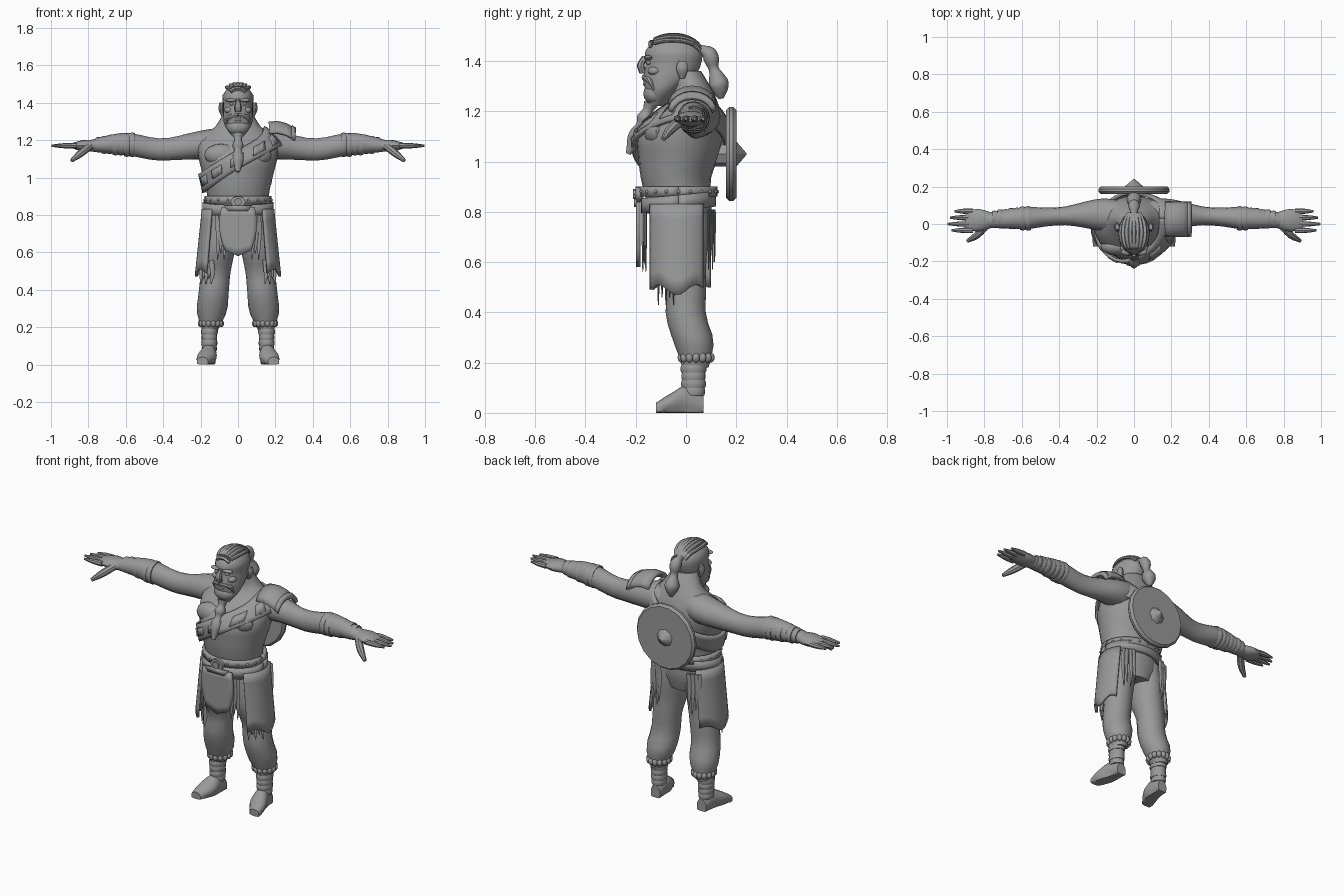
import bpy, bmesh, math, random
from mathutils import Vector, Matrix

random.seed(4)
if "Cube" in bpy.data.objects:
    bpy.data.objects.remove(bpy.data.objects["Cube"], do_unlink=True)
grey = bpy.data.materials.new("plain_grey")
grey.use_nodes = True
grey.diffuse_color = (.32, .32, .32, 1)
grey.node_tree.nodes["Principled BSDF"].inputs["Base Color"].default_value = grey.diffuse_color
parts = []
X, Y, Z = Vector((1, 0, 0)), Vector((0, 1, 0)), Vector((0, 0, 1))
PLANES = {"x": (Y, Z), "y": (X, Z), "z": (X, Y)}
SOFT = (.94, 1, 1, .94)

def finish(name, bm, mirror=False, thick=0):
    bmesh.ops.recalc_face_normals(bm, faces=bm.faces)
    mesh = bpy.data.meshes.new(name)
    bm.to_mesh(mesh)
    bm.free()
    mesh.materials.append(grey)
    ob = bpy.data.objects.new(name, mesh)
    bpy.context.collection.objects.link(ob)
    if thick:
        mod = ob.modifiers.new("thickness", "SOLIDIFY")
        mod.thickness, mod.offset = thick, 0
    if mirror:
        ob.modifiers.new("mirror", "MIRROR")
    parts.append(ob)
    return ob

def key(values, t):
    """Smooth curve through evenly spaced values; a single number stays constant."""
    if isinstance(values, (int, float)):
        return values
    v = [2 * values[0] - values[1], *values, 2 * values[-1] - values[-2]]
    i = min(int(t * (len(values) - 1)), len(values) - 2)
    f = t * (len(values) - 1) - i
    p, q, r, s = v[i:i + 4]
    return q + f / 2 * (r - p + f * (2 * p - 5 * q + 4 * r - s + f * (3 * (q - r) + s - p)))

def add_loft(bm, x=0, y=0, z=0, a=1, b=None, axis=None, n=16, steps=14):
    """Skin ellipses of radii a and b along a centre line; without an axis they follow it."""
    b = a if b is None else b
    ts = [i / steps for i in range(steps + 1)]
    angles = [math.tau * k / n for k in range(n)]
    centres = [Vector((key(x, t), key(y, t), key(z, t))) for t in ts]
    loops = []
    for i, t in enumerate(ts):
        if axis:
            side, up = PLANES[axis]
        else:
            along = (centres[min(i + 1, steps)] - centres[max(i - 1, 0)]).normalized()
            side = along.cross(Y if abs(along.y) < .8 else Z).normalized()
            up = along.cross(side)
        loops.append([bm.verts.new(centres[i] + side * key(a, t) * math.cos(w) + up * key(b, t) * math.sin(w))
                      for w in angles])
    for low, high in zip(loops, loops[1:]):
        for k in range(n):
            bm.faces.new((low[k], low[k - 1], high[k - 1], high[k]))
    bm.faces.new(loops[0])
    bm.faces.new(loops[-1])

def loft(name, mirror=False, **shape):
    bm = bmesh.new()
    add_loft(bm, **shape)
    return finish(name, bm, mirror)

def balls(name, centres, size, mirror=False):
    bm = bmesh.new()
    for centre in centres:
        place = Matrix.Translation(centre) @ Matrix.Diagonal((*size, 1))
        bmesh.ops.create_uvsphere(bm, u_segments=12, v_segments=8, radius=1, matrix=place)
    finish(name, bm, mirror)

def sheet(name, point, columns, rows, thick):
    bm = bmesh.new()
    grid = [[bm.verts.new(point(u / columns, v / rows)) for v in range(rows + 1)] for u in range(columns + 1)]
    for left, right in zip(grid, grid[1:]):
        for v in range(rows):
            bm.faces.new((left[v], right[v], right[v + 1], left[v + 1]))
    finish(name, bm, thick=thick)

def circle(count, x, y, z, a, b):
    angles = [math.tau * k / count for k in range(count)]
    return [(x + a * math.cos(w), y + b * math.sin(w), z) for w in angles]

# Torso with neck
torso = dict(y=(-.02, -.02, -.03, -.04, -.03, -.02, .01, .03, 0),
             a=(.11, .17, .16, .17, .19, .21, .21, .12, .07),
             b=(.1, .12, .13, .14, .16, .17, .13, .08, .06))
loft("torso", z=(.68, 1.36), axis="z", n=24, steps=24, **torso)
balls("chest_muscles", [(.09, -.12, 1.12)], (.09, .05, .06), mirror=True)

# Arms with forearm wraps
loft("arms", mirror=True, axis="x", x=(.05, .79), y=(.04, .05, .04, .03, .02), z=(1.19, 1.17, 1.15, 1.18, 1.17),
     a=(.08, .09, .07, .05, .05, .06, .05, .04), b=(.08, .08, .07, .06, .06, .06, .05, .03))
bm = bmesh.new()
for i in range(7):
    x, r = .55 + i * .03, .065 - .004 * i + .003 * (i % 2)
    add_loft(bm, x=(x, x + .03), y=.03, z=1.175, a=[r * k for k in SOFT], axis="x", steps=3)
finish("forearm_wraps", bm, mirror=True)

# Hands
loft("palms", mirror=True, axis="x", x=(.76, .9), y=.02, z=1.17, a=(.04, .06, .05), b=(.03, .03, .01), steps=6)
for i, name in enumerate(("index", "middle", "ring", "little")):
    reach = .02 * abs(i - 1.2) ** 1.2
    loft(name + "_fingers", mirror=True, axis="x", x=(.86, 1 - reach), y=.034 * (i - 1), z=1.17,
         a=(.015, .014, .006), n=8, steps=4)
loft("thumbs", mirror=True, x=(.79, .89), y=(-.01, -.06, -.09), z=(1.17, 1.09), a=(.02, .02, .01), n=8, steps=6)

# Trouser legs, gathered cuffs and ankle wraps
loft("trouser_legs", mirror=True, axis="z", x=(.08, .11, .13, .15), y=(-.02, -.02, -.02, 0, 0, .03, .04),
     z=(.8, .18), a=(.08, .09, .09, .08, .08, .08, .04), b=(.11, .11, .1, .08, .08, .08, .05))
balls("trouser_cuffs", circle(14, .145, .04, .22, .055, .06), (.015, .015, .02), mirror=True)
bm = bmesh.new()
for i in range(5):
    z, r = .07 + i * .03, .04 + .001 * i + .002 * (i % 2)
    add_loft(bm, x=.153, y=.03, z=(z, z + .03), a=[r * k for k in SOFT], b=[r * k * 1.15 for k in SOFT],
             axis="z", steps=3)
finish("ankle_wraps", bm, mirror=True)

# Shoes with flattened soles
shoes = loft("shoes", mirror=True, axis="y", x=(.15, .16, .19), y=(.07, -.12), z=(.03, .05, .04, .02),
             a=(.03, .04, .05, .03), b=(.04, .06, .04, .02))
for v in shoes.data.vertices:
    v.co.z = v.co.z if v.co.z > .02 else max(v.co.z, 0) * .3

# Belts, studs and buckle
def belt(name, z, height, a, b, tilt):
    def point(u, v):
        y = b * math.sin(math.tau * u) - .03
        return a * math.cos(math.tau * u), y, z + height * (v - .5) + tilt * y
    sheet(name, point, 28, 1, .02)

belt("wide_belt", .84, .06, .18, .14, .1)
belt("studded_belt", .88, .04, .17, .145, 0)
balls("belt_studs", circle(20, 0, -.03, .88, .18, .155), (.007, .007, .007))
loft("buckle", axis="y", y=(-.2, -.17), z=.87, a=.04, b=.03, n=12, steps=1)
loft("buckle_centre", axis="y", y=(-.21, -.19), z=.87, a=.02, n=8, steps=1)

# Front flap, tapering to a point
def flap(u, v):
    s = 2 * u - 1
    return s * (.09 + .02 * math.sin(math.pi * v) - .02 * v), -.19, .84 - v * (.26 - .03 * abs(s))

sheet("front_flap", flap, 8, 6, .018)
sheet("front_flap_fold", lambda u, v: (.075 * (2 * u - 1) * (1 - .3 * v), -.2, .85 - .03 * v), 2, 1, .012)

# Side flaps of the skirt
def side_flap(name, side, start, end):
    def point(u, v):
        w = math.radians(start + (end - start) * u)
        hem = .49 + .02 * math.sin(u * 9)
        return side * .187 * (1 + .2 * v) * math.cos(w) ** .8, .15 * math.sin(w) - .025, .83 + (hem - .83) * v
    sheet(name, point, 14, 6, .014)

side_flap("left_side_flap", 1, -50, 38)
side_flap("right_side_flap", -1, -46, 52)

# Torn strips below and between the flaps
bm = bmesh.new()
for side in (-1, 1):
    for start, step, top, low, count in (((.2, -.05), (-.014, -.015), .56, .43, 5),
                                         ((.15, .09), (-.018, .008), .81, .57, 4),
                                         ((.11, -.16), (-.018, -.006), .8, .56, 3)):
        for i in range(count):
            x, y = (p + q * i for p, q in zip(start, step))
            bend = x + random.uniform(-.01, .01)
            add_loft(bm, x=(side * x, side * bend, side * x), y=y, z=(top, low + .03 * (i % 2)),
                     a=(.013, .013, .002), b=(.005, .005, .002), axis="z", n=6, steps=4)
finish("torn_strips", bm)

# Chest strap hugging the torso, with small plates
def on_torso(w, lift, gap):
    z = 1.095 + .126 * math.cos(w) + lift
    y, a, b = (key(torso[k], (z - .68) / .68) for k in "yab")
    return (a + gap) * math.cos(w), y + (b + gap) * math.sin(w), z

sheet("chest_strap", lambda u, v: on_torso(math.tau * u, .1 * (v - .5), .016), 40, 4, .016)
for i in range(5):
    sheet(f"strap_plate_{i + 1}",
          lambda u, v: on_torso(math.radians(200 + i * 30 + 17 * u), .045 * (v - .5), .026), 4, 1, .009)

# Shoulder guard on the left side
def guard(u, v):
    w = math.radians(150 * u - 75)
    z = 1.215 + .075 * math.cos(w) + .02 * math.sin(v * 3) - .04 * v
    return Vector((.165 + .14 * v, .025 + .09 * math.sin(w), z))

sheet("shoulder_guard", guard, 8, 3, .018)
sheet("shoulder_guard_rim", lambda u, v: guard(u, .85 + .15 * v) + Z * .006, 8, 1, .018)

# Head and face
loft("head", axis="z", z=(1.22, 1.5), y=(-.12, -.1, -.07, -.05, -.05, -.05), a=(.03, .07, .08, .08, .08, .03),
     b=(.03, .06, .1, .11, .11, .05), n=20)
loft("nose", axis="z", y=(-.16, -.18, -.17), z=(1.42, 1.35), a=(.01, .014, .02, .015), b=.015, n=8, steps=6)
loft("moustache", mirror=True, x=(0, .05, .06), y=(-.165, -.12), z=(1.335, 1.32, 1.27), a=(.013, .013, .003), n=8)
loft("ears", mirror=True, axis="z", x=(.08, .09, .09), y=-.015, z=(1.33, 1.4), a=(.01, .015, .01),
     b=(.01, .02, .025, .015), n=10, steps=6)
balls("brows", [(.036, -.15, 1.413)], (.034, .018, .01), mirror=True)
balls("eyes", [(.034, -.148, 1.393)], (.014, .011, .008), mirror=True)
balls("cheeks", [(.048, -.125, 1.36)], (.026, .028, .018), mirror=True)
balls("lower_lip", [(0, -.16, 1.308)], (.022, .012, .008))
balls("beard", [(0, -.125, 1.27)], (.062, .045, .045))

# Braided beard, ponytail and plaited rows of hair
loft("beard_braid", y=(-.14, -.17, -.2, -.23), z=(1.23, 1.03), a=(.03, .02, .03, .02, .03, .03, .02, .01),
     n=12, steps=21)
loft("ponytail", y=(.03, .09, .11, .13, .14), z=(1.45, 1.43, 1.37, 1.31, 1.25),
     a=(.03, .02, .03, .03, .02, .03, .04, .03, .01), n=12, steps=24)
bm = bmesh.new()
for row in range(-3, 4):
    ys = [.02 * i - .145 for i in range(11)]
    xs = [row * .02 * math.sin(math.pi * (.1 + .08 * i)) ** .6 for i in range(11)]
    zs = [1.425 + .078 * math.sqrt(max(0, 1 - (x / .09) ** 2 - ((y + .05) / .115) ** 2)) for x, y in zip(xs, ys)]
    add_loft(bm, x=xs, y=ys, z=zs, a=.011, b=.009, n=8, steps=20)
finish("hair_rows", bm)

# Round shield on the back
loft("shield", axis="y", y=(.16, .2), z=1.03, a=[.19 * k for k in SOFT], n=18, steps=3)
loft("shield_boss", axis="y", y=(.2, .24), z=1.03, a=(.05, .004), n=8, steps=1)
loft("shield_mount", axis="y", y=(.1, .16), z=1.03, a=.05, n=8, steps=1)

# Smooth shading that keeps hard edges
bpy.ops.object.select_all(action="DESELECT")
for ob in parts:
    ob.select_set(True)
bpy.context.view_layer.objects.active = parts[0]
bpy.ops.object.shade_smooth_by_angle(angle=math.radians(40))
